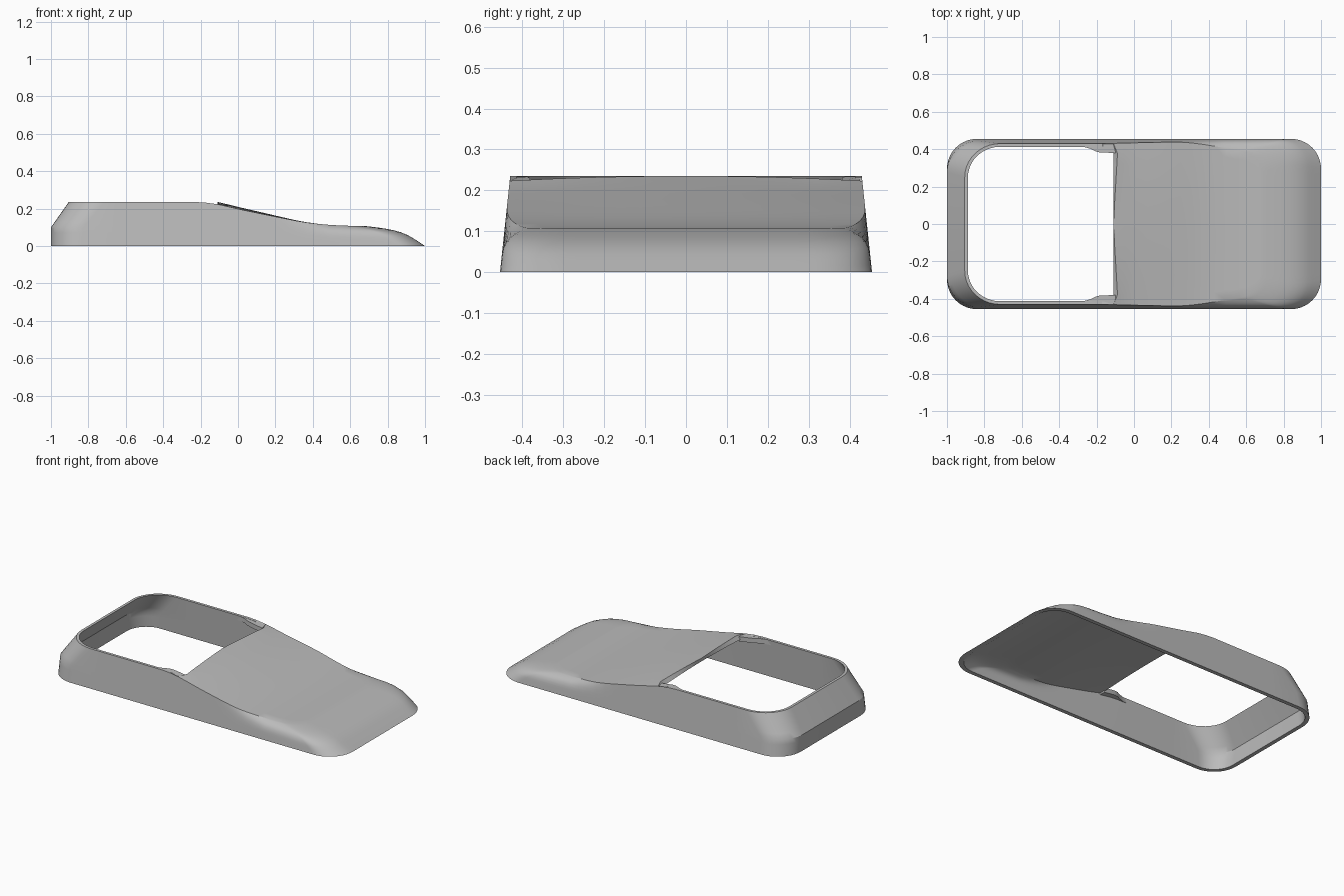
import bpy, bmesh, math

if "Cube" in bpy.data.objects:
    bpy.data.objects.remove(bpy.data.objects["Cube"])

grey = bpy.data.materials.new("plain grey")
grey.use_nodes = True
colour = (0.5, 0.5, 0.5, 1)
grey.diffuse_color = colour
grey.node_tree.nodes["Principled BSDF"].inputs["Base Color"].default_value = colour

SPLIT = -0.11      # where the opening ends and the sloping cover begins
ACROSS = 16        # cover segments from side to side
ARC = 10           # segments per plan corner
LEVELS = [0, 0.15, 0.3, 0.425, 0.55, 0.7, 0.8, 0.87, 0.93, 0.97, 1]
STATIONS = [SPLIT + 0.06 * i for i in range(-9, 11)]
PROFILE = [(-1, 0.235), (-0.3, 0.235), (-0.2, 0.234), (SPLIT, 0.223), (0, 0.198),
           (0.2, 0.157), (0.35, 0.128), (0.5, 0.112), (0.65, 0.107), (1, 0.105)]


def smooth(v):
    v = min(max(v, 0), 1)
    return v * v * (3 - 2 * v)


def height(x):
    """Side edge height along the length, as a smooth curve through PROFILE."""
    p = PROFILE
    x = min(max(x, p[0][0]), p[-1][0])
    k = max(i for i in range(len(p) - 1) if p[i][0] <= x)

    def slope(i):
        a, b = p[max(i - 1, 0)], p[min(i + 1, len(p) - 1)]
        return (b[1] - a[1]) / (b[0] - a[0])
    (xa, za), (xb, zb) = p[k], p[k + 1]
    d = xb - xa
    u = (x - xa) / d
    s = smooth(u)
    return (za * (1 - s) + zb * s + d * u * (1 - u) * ((1 - u) * slope(k) - u * slope(k + 1)))


def skin(bm, inner):
    """Tapered wall rings and the cover strips of one skin of the shell."""
    rings = []
    for t in LEVELS:
        th = (0.025 - 0.008 * t) * inner
        x0 = -1 + 0.095 * max(0, (t - 0.425) / 0.575) + th
        x1 = 1 - 0.16 * t - 0.16 * t ** 6 - 0.03 * inner
        hw = 0.455 - th
        r0, r1 = 0.16 + 0.03 * t - th, 0.16 - 0.04 * t - th
        plan = []
        for i in range(ARC + 1):
            a = math.pi / 2 * i / ARC
            plan.append((x0 + r0 - r0 * math.cos(a), hw - r0 + r0 * math.sin(a)))
        plan += [(x, hw) for x in STATIONS]
        for i in range(ARC + 1):
            a = math.pi / 2 * i / ARC
            plan.append((x1 - r1 + r1 * math.sin(a), hw - r1 + r1 * math.cos(a)))
        half = []
        for x, y in plan:
            drop = 0.02 * inner * (x > SPLIT - 0.001)
            z = t * (height(x) - drop)
            inset = 0.025 * z / 0.235 + 0.06 * smooth((x - 0.2) / 0.5) * t ** 6
            half.append((x, y * (1 - inset / hw), z))
        ex, ey, ez = half[-1]
        nose = [(ex, ey * (1 - 2 * j / ACROSS), ez) for j in range(1, ACROSS)]
        pts = half + nose + [(x, -y, z) for x, y, z in reversed(half)]
        rings.append([bm.verts.new(p) for p in pts])
    n = len(rings[0])
    for a, b in zip(rings, rings[1:]):
        for i in range(n):
            k = (i + 1) % n
            bm.faces.new((a[i], a[k], b[k], b[i]))

    # Crowned cover, strip by strip from the opening to the nose
    top = rings[-1]
    first = ARC + 1 + STATIONS.index(SPLIT)
    count = 2 * (ARC + 1) + len(STATIONS)
    rows = []
    for i in range(first, count):
        p, q = top[i], top[n - 1 - i]
        if i == count - 1:
            rows.append(top[i:i + ACROSS + 1])
            continue
        row = [p]
        for j in range(1, ACROSS):
            v = 1 - 2 * j / ACROSS
            x = p.co.x
            crown = 0.012 * (1 - smooth((x - SPLIT) / 0.6)) * (1 - v * v)
            lip = 0.025 * abs(v) * (i == first) * (not inner)
            row.append(bm.verts.new((x + lip, p.co.y * v, p.co.z + crown)))
        rows.append(row + [q])
    for a, b in zip(rows, rows[1:]):
        for j in range(ACROSS):
            bm.faces.new((a[j], a[j + 1], b[j + 1], b[j]))
    # Edge loop around the opening
    opening = top[:first] + rows[0] + top[n - first:]
    return rings[0], opening


def finish(bm, name):
    bmesh.ops.remove_doubles(bm, verts=bm.verts, dist=0.0001)
    bmesh.ops.recalc_face_normals(bm, faces=bm.faces)
    mesh = bpy.data.meshes.new(name)
    bm.to_mesh(mesh)
    bm.free()
    mesh.materials.append(grey)
    ob = bpy.data.objects.new(name, mesh)
    bpy.context.collection.objects.link(ob)
    bpy.ops.object.select_all(action="DESELECT")
    ob.select_set(True)
    bpy.context.view_layer.objects.active = ob
    bpy.ops.object.shade_smooth_by_angle(angle=math.radians(30))
    return ob


# Hollow shell: two skins joined by the bottom rim and the opening rim
bm = bmesh.new()
outer, inner = skin(bm, 0), skin(bm, 1)
for a, b in zip(outer, inner):
    for i in range(len(a)):
        k = (i + 1) % len(a)
        bm.faces.new((a[i], a[k], b[k], b[i]))
finish(bm, "shell")

# Curved corner webs where the opening meets the cover
WEB = [(-0.31, 0.416), (-0.27, 0.413), (-0.235, 0.403), (-0.205, 0.388), (-0.18, 0.382),
       (-0.1, 0.38), (-0.1, 0.424), (-0.2, 0.424), (-0.31, 0.424)]
for side, name in ((1, "left_corner_web"), (-1, "right_corner_web")):
    bm = bmesh.new()
    upper = [bm.verts.new((x, side * y, height(x) - 0.001)) for x, y in WEB]
    lower = [bm.verts.new((x, side * y, height(x) - 0.03)) for x, y in WEB]
    bm.faces.new(upper)
    bm.faces.new(lower)
    for i in range(len(WEB)):
        k = (i + 1) % len(WEB)
        bm.faces.new((upper[i], upper[k], lower[k], lower[i]))
    finish(bm, name)
